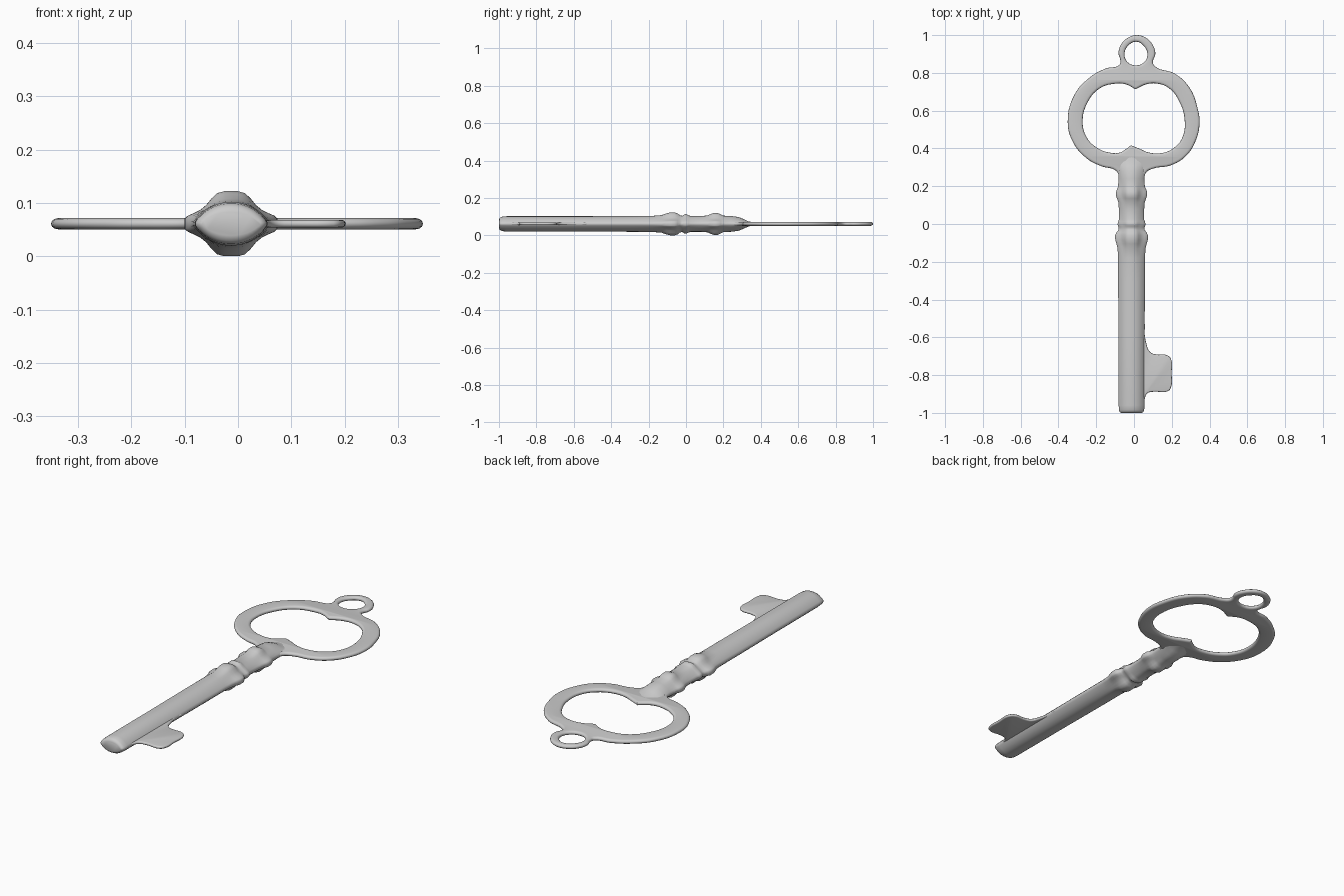
import bpy, bmesh

Z = 0.061      # mid-plane of the key
CX = -0.013    # axis of the shaft


def finish(ob, angle=0.7):
    bpy.ops.object.select_all(action='DESELECT')
    ob.select_set(True)
    bpy.context.view_layer.objects.active = ob
    bpy.ops.object.shade_smooth_by_angle(angle=angle)


def plate(name, loops, depth, zscale=1.0, res=5):
    """Flat rounded-edge plate from closed outlines; points flagged with a third value are sharp."""
    cu = bpy.data.curves.new(name, 'CURVE')
    cu.dimensions = '2D'
    cu.fill_mode = 'BOTH'
    cu.bevel_depth = depth
    cu.offset = -depth
    cu.bevel_resolution = 2
    cu.resolution_u = res
    for pts in loops:
        sp = cu.splines.new('BEZIER')
        sp.bezier_points.add(len(pts) - 1)
        sp.use_cyclic_u = True
        for bp, p in zip(sp.bezier_points, pts):
            bp.co = (p[0], p[1], 0)
            kind = 'VECTOR' if len(p) > 2 else 'AUTO'
            bp.handle_left_type = bp.handle_right_type = kind
    ob = bpy.data.objects.new(name, cu)
    bpy.context.collection.objects.link(ob)
    ob.location.z = Z
    ob.scale.z = zscale
    bpy.ops.object.select_all(action='DESELECT')
    ob.select_set(True)
    bpy.context.view_layer.objects.active = ob
    bpy.ops.object.convert(target='MESH')
    ob = bpy.context.object
    bm = bmesh.new()
    bm.from_mesh(ob.data)
    bmesh.ops.remove_doubles(bm, verts=bm.verts, dist=1e-5)
    bmesh.ops.recalc_face_normals(bm, faces=bm.faces)
    bm.to_mesh(ob.data)
    bm.free()
    finish(ob)
    return ob


# Bow: outer outline with hanging loop, heart-like opening, loop hole
outer = [(-.085, .2, 1), (-.082, .26), (-.1, .285), (-.17, .305), (-.25, .347), (-.325, .437),
         (-.351, .542), (-.315, .685), (-.235, .775), (-.15, .823), (-.075, .845),
         (-.073, .87), (-.082, .905), (-.066, .955), (-.03, .987), (.014, 1.0),
         (.061, .987), (.098, .95), (.113, .9), (.1, .855), (.113, .833),
         (.214, .797), (.294, .722), (.336, .616), (.347, .532), (.325, .437),
         (.272, .357), (.193, .31), (.1, .293), (.062, .27), (.057, .2, 1)]
opening = [(.008, .713, 1), (-.045, .74), (-.1, .743), (-.183, .717), (-.246, .643),
           (-.272, .542), (-.25, .458), (-.198, .405), (-.13, .378), (-.075, .378),
           (-.045, .395), (-.016, .417, 1), (.03, .398), (.08, .378), (.15, .376),
           (.214, .405), (.256, .458), (.268, .553), (.24, .648), (.188, .717),
           (.125, .743), (.066, .74)]
hole = [(-.05, .9), (-.03, .945), (.011, .965), (.05, .945), (.071, .9),
        (.055, .858), (.011, .84), (-.035, .858)]
plate("bow", [outer, opening, hole], 0.013, 0.8)

# Bit: single thin flag near the tip
bit = [(0, -.52, 1), (.05, -.52), (.056, -.58), (.066, -.635), (.085, -.678), (.115, -.69), (.175, -.695),
       (.196, -.715), (.199, -.79), (.196, -.865), (.18, -.885), (.1, -.888), (.07, -.897), (.056, -.93),
       (.045, -.97), (0, -.97, 1)]
plate("bit", [bit], 0.007)

# Shaft: loft of a bell-shaped section through (y, half width, half height, collar blend)
U = [1, .93, .8, .67, .54, .42, .3, .15, 0]
V_SHAFT = [.08, .25, .47, .65, .78, .87, .94, .985, 1]
V_COLLAR = [.16, .25, .33, .42, .57, .78, .94, 1, 1]
stations = [(-1.0, .055, .022, 0), (-.996, .062, .032, 0), (-.985, .067, .038, 0), (-.96, .068, .041, 0),
            (-.6, .069, .041, 0), (-.3, .071, .042, 0), (-.18, .071, .043, .1),
            (-.13, .074, .047, .4), (-.105, .08, .056, .9), (-.085, .086, .061, 1),
            (-.06, .087, .061, 1), (-.045, .08, .056, .9), (-.032, .07, .046, .4),
            (-.02, .068, .043, .2), (-.01, .072, .05, .5), (.0, .074, .053, .6),
            (.012, .071, .047, .4), (.025, .066, .042, .1), (.08, .067, .042, .1),
            (.115, .07, .045, .3), (.135, .077, .054, .8), (.15, .082, .059, 1),
            (.17, .082, .058, 1), (.185, .077, .051, .7), (.2, .07, .044, .2),
            (.24, .068, .042, .1), (.28, .07, .037, .2), (.31, .072, .025, .3),
            (.335, .07, .013, .3), (.36, .05, .0095, 0)]
bm = bmesh.new()
rings = []
for y, w, h, t in stations:
    half = [(u, a + (b - a) * t) for u, a, b in zip(U, V_SHAFT, V_COLLAR)]
    top = half + [(-u, v) for u, v in half[-2::-1]]
    sec = top + [(u, -v) for u, v in reversed(top)]
    rings.append([bm.verts.new((CX + u * w, y, Z + v * h)) for u, v in sec])
for a, b in zip(rings, rings[1:]):
    for i in range(len(a)):
        j = (i + 1) % len(a)
        bm.faces.new((a[i], a[j], b[j], b[i]))
bm.faces.new(rings[0])
bm.faces.new(rings[-1])
bmesh.ops.recalc_face_normals(bm, faces=bm.faces)
me = bpy.data.meshes.new("shaft")
bm.to_mesh(me)
bm.free()
shaft = bpy.data.objects.new("shaft", me)
bpy.context.collection.objects.link(shaft)
finish(shaft, 0.9)
